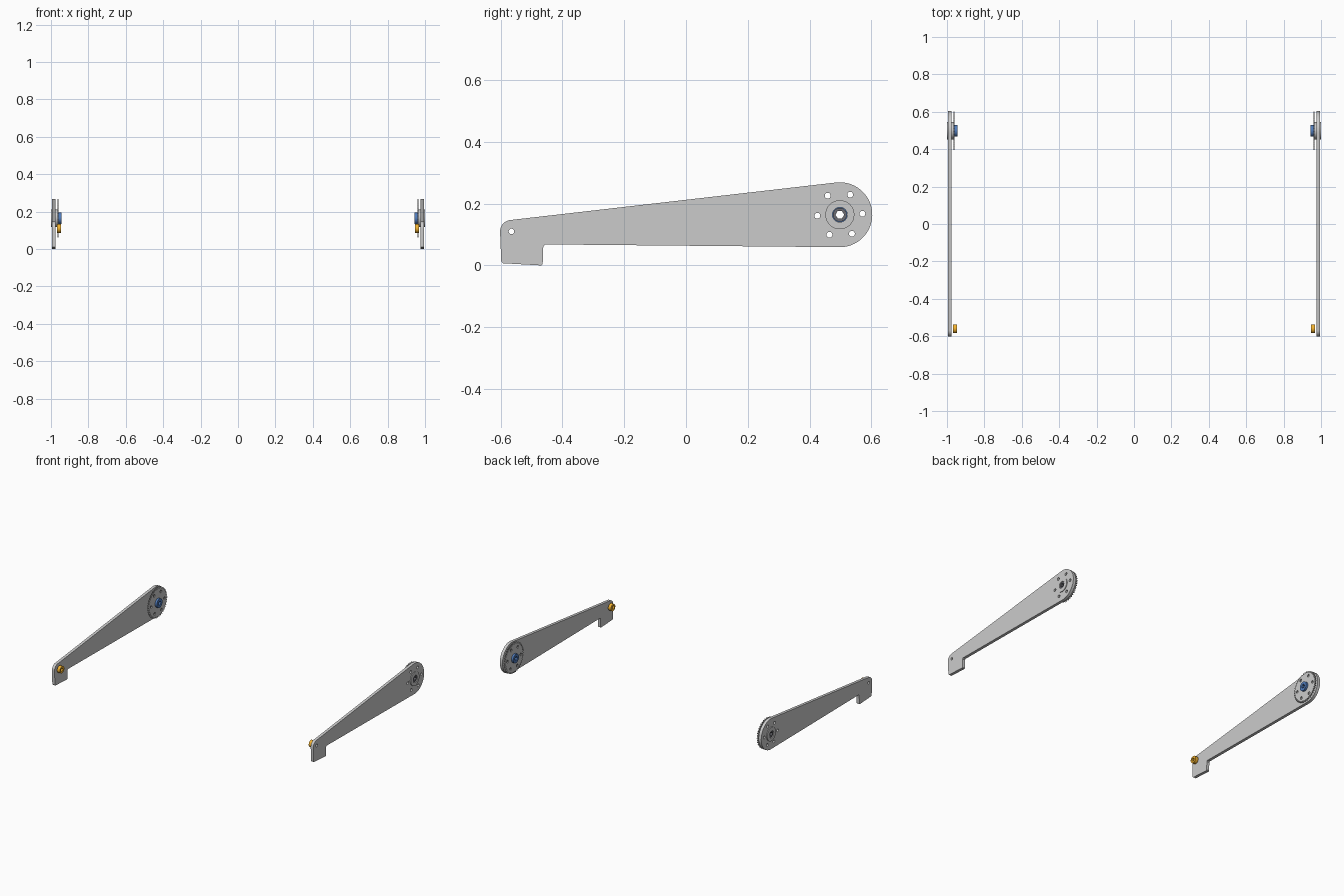
import bpy, bmesh
from math import cos, sin, pi, radians
from mathutils import Matrix

if "Cube" in bpy.data.objects:
    bpy.data.objects.remove(bpy.data.objects["Cube"])

HUB = (0.498, 0.164)      # sprocket axis (y, z)
PIN = (-0.565, 0.110)     # roller axis (y, z)


def arc(c, r, a0, a1, n):
    return [(c[0] + r * cos(radians(a0 + (a1 - a0) * i / n)),
             c[1] + r * sin(radians(a0 + (a1 - a0) * i / n))) for i in range(n + 1)]


def circle(c, r, n=48, start=0):
    return arc(c, r, start, start + 360, n)[:-1]


def material(name, rgb):
    m = bpy.data.materials.new(name)
    m.diffuse_color = (*rgb, 1)
    m.use_nodes = True
    m.node_tree.nodes["Principled BSDF"].inputs["Base Color"].default_value = m.diffuse_color
    return m


def slab(name, loops, x0, x1, mat=None):
    """Fill a yz outline (first loop) with holes (other loops) between x0 and x1, mirrored."""
    cu = bpy.data.curves.new(name, 'CURVE')
    cu.dimensions = '2D'
    cu.fill_mode = 'BOTH'
    cu.extrude = (x1 - x0) / 2
    for pts in loops:
        sp = cu.splines.new('POLY')
        sp.points.add(len(pts) - 1)
        for p, (y, z) in zip(sp.points, pts):
            p.co = (y, z, 0, 1)
        sp.use_cyclic_u = True
    ob = bpy.data.objects.new(name, cu)
    bpy.context.collection.objects.link(ob)
    bpy.ops.object.select_all(action='DESELECT')
    ob.select_set(True)
    bpy.context.view_layer.objects.active = ob
    bpy.ops.object.convert(target='MESH')
    ob = bpy.context.view_layer.objects.active
    # local (u, v, w) becomes world (y, z, x)
    ob.data.transform(Matrix(((0, 0, 1, (x0 + x1) / 2), (1, 0, 0, 0), (0, 1, 0, 0), (0, 0, 0, 1))))
    bm = bmesh.new()
    bm.from_mesh(ob.data)
    bmesh.ops.remove_doubles(bm, verts=bm.verts, dist=1e-5)
    bmesh.ops.recalc_face_normals(bm, faces=bm.faces)
    bm.to_mesh(ob.data)
    bm.free()
    if mat:
        ob.data.materials.clear()
        ob.data.materials.append(mat)
    bpy.ops.object.shade_smooth_by_angle(angle=radians(25))
    mir = ob.modifiers.new("Mirror", 'MIRROR')
    mir.use_mirror_merge = False
    return ob


blue = material("blue", (0.08, 0.2, 0.5))
orange = material("orange", (0.9, 0.45, 0.03))
dark = material("dark", (0.15, 0.15, 0.17))

bolt_holes = [circle(c, 0.0095, 20) for c in circle(HUB, 0.073, 6, 2.5)]

# arm plate: large round end, tapering body, small end with a foot
outline = (arc(HUB, 0.105, -91, 96.6, 48)
           + arc(PIN, 0.037, 96.6, 182, 14)
           + [(-0.598, 0.012), (-0.593, 0.007), (-0.469, 0.0), (-0.464, 0.004),
              (-0.462, 0.062), (-0.456, 0.068)])
slab("arm_plate", [outline, circle(HUB, 0.024), circle(PIN, 0.009, 20)] + bolt_holes, -0.995, -0.975)

# bearing flanges on both faces of the plate
slab("outer_bearing_flange", [circle(HUB, 0.047), circle(HUB, 0.024)], -1.0, -0.995)
slab("inner_bearing_flange", [circle(HUB, 0.047), circle(HUB, 0.024)], -0.975, -0.966)

# toothed sprocket
teeth = 40
rim = []
for i in range(teeth):
    for f, r in ((-0.34, 0.094), (-0.12, 0.103), (0.12, 0.103), (0.34, 0.094)):
        a = 2 * pi * (i + f) / teeth
        rim.append((HUB[0] + r * cos(a), HUB[1] + r * sin(a)))
slab("sprocket", [rim, circle(HUB, 0.024)] + bolt_holes, -0.966, -0.959)

# hub with hexagonal bore, and bearing core through the plate
hexagon = circle(HUB, 0.014, 6, 2.5)
slab("sprocket_hub", [circle(HUB, 0.031), hexagon], -0.959, -0.945, blue)
slab("bearing_core", [circle(HUB, 0.0225), hexagon], -0.997, -0.959, dark)

# hollow roller beside the small end
slab("roller", [circle((-0.56, 0.110), 0.024, 40), circle((-0.563, 0.110), 0.011, 24)], -0.968, -0.947, orange)
